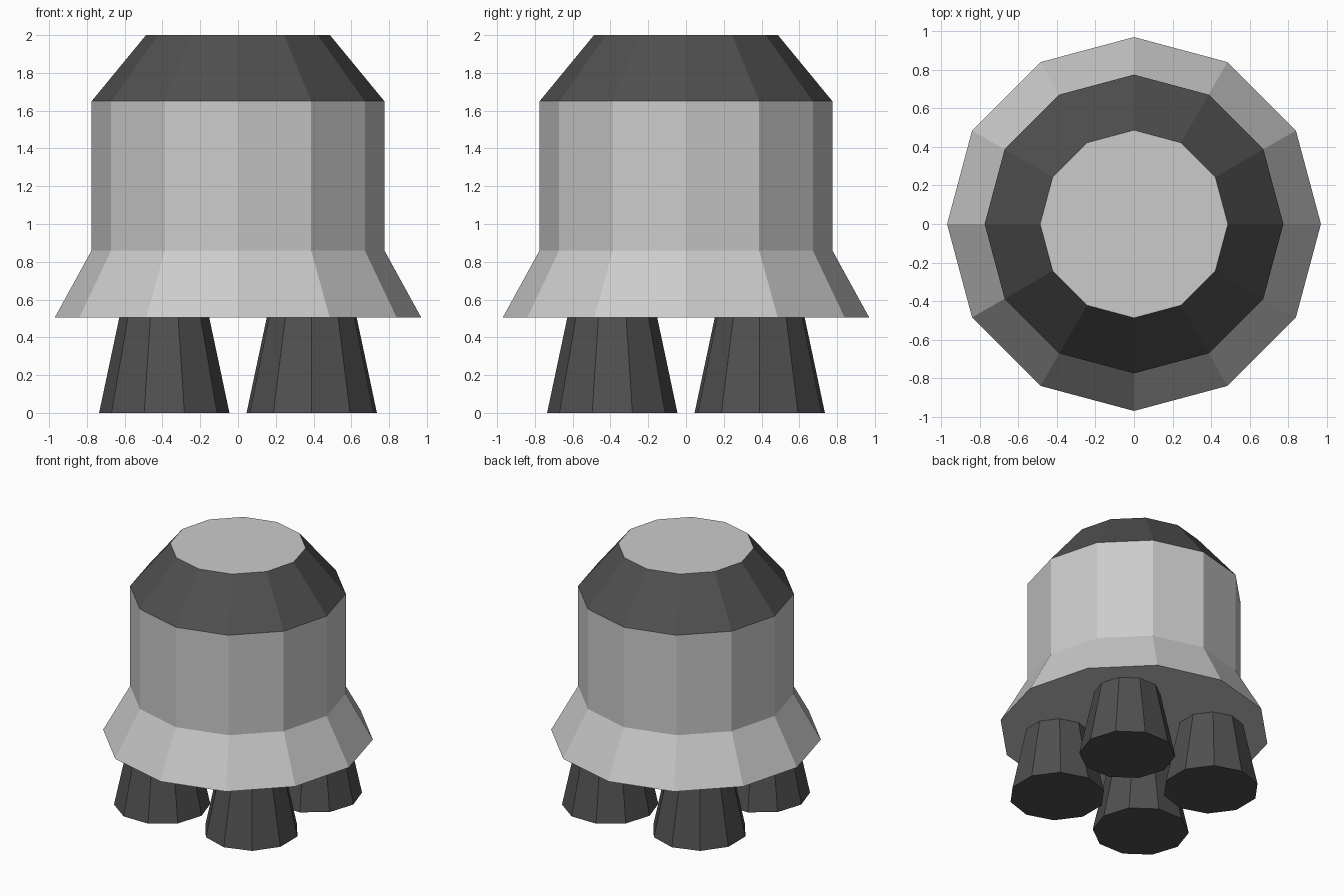
import bpy, bmesh
from math import sin, cos, pi, radians

if "Cube" in bpy.data.objects:
    bpy.data.objects.remove(bpy.data.objects["Cube"])

dark = bpy.data.materials.new("dark_grey")
dark.diffuse_color = (0.08, 0.08, 0.08, 1)
dark.use_nodes = True
dark.node_tree.nodes["Principled BSDF"].inputs["Base Color"].default_value = dark.diffuse_color


def lathe(name, profile, sides, loc=(0, 0), start=0.0, bottom=False, top=False, mat=None):
    """Flat-sided solid of revolution from (radius, z) points, with optional caps."""
    bm = bmesh.new()
    rings = []
    for r, z in profile:
        angles = [start + 2 * pi * i / sides for i in range(sides)]
        rings.append([bm.verts.new((r * cos(a), r * sin(a), z)) for a in angles])
    for lo, hi in zip(rings, rings[1:]):
        for i in range(sides):
            j = (i + 1) % sides
            bm.faces.new((lo[i], lo[j], hi[j], hi[i]))
    if bottom:
        bm.faces.new(rings[0][::-1])
    if top:
        bm.faces.new(rings[-1])
    mesh = bpy.data.meshes.new(name)
    bm.to_mesh(mesh)
    bm.free()
    if mat:
        mesh.materials.append(mat)
    ob = bpy.data.objects.new(name, mesh)
    ob.location = (*loc, 0)
    bpy.context.collection.objects.link(ob)
    return ob


# Hull with flared skirt, dark shoulder and pale top plate
lathe("hull", [(0.97, 0.505), (0.775, 0.86), (0.775, 1.65)], 12, bottom=True)
lathe("shoulder", [(0.775, 1.65), (0.487, 2.0)], 12, mat=dark)
lathe("top_plate", [(0.487, 2.0)], 12, top=True)

# Four nozzles turned around the centre
for k in range(4):
    a = radians(45 + 90 * k)
    lathe(f"nozzle_{k + 1}", [(0.345, 0.0), (0.238, 0.505)], 10,
          loc=(0.552 * cos(a), 0.552 * sin(a)), start=k * pi / 2,
          bottom=True, mat=dark)
